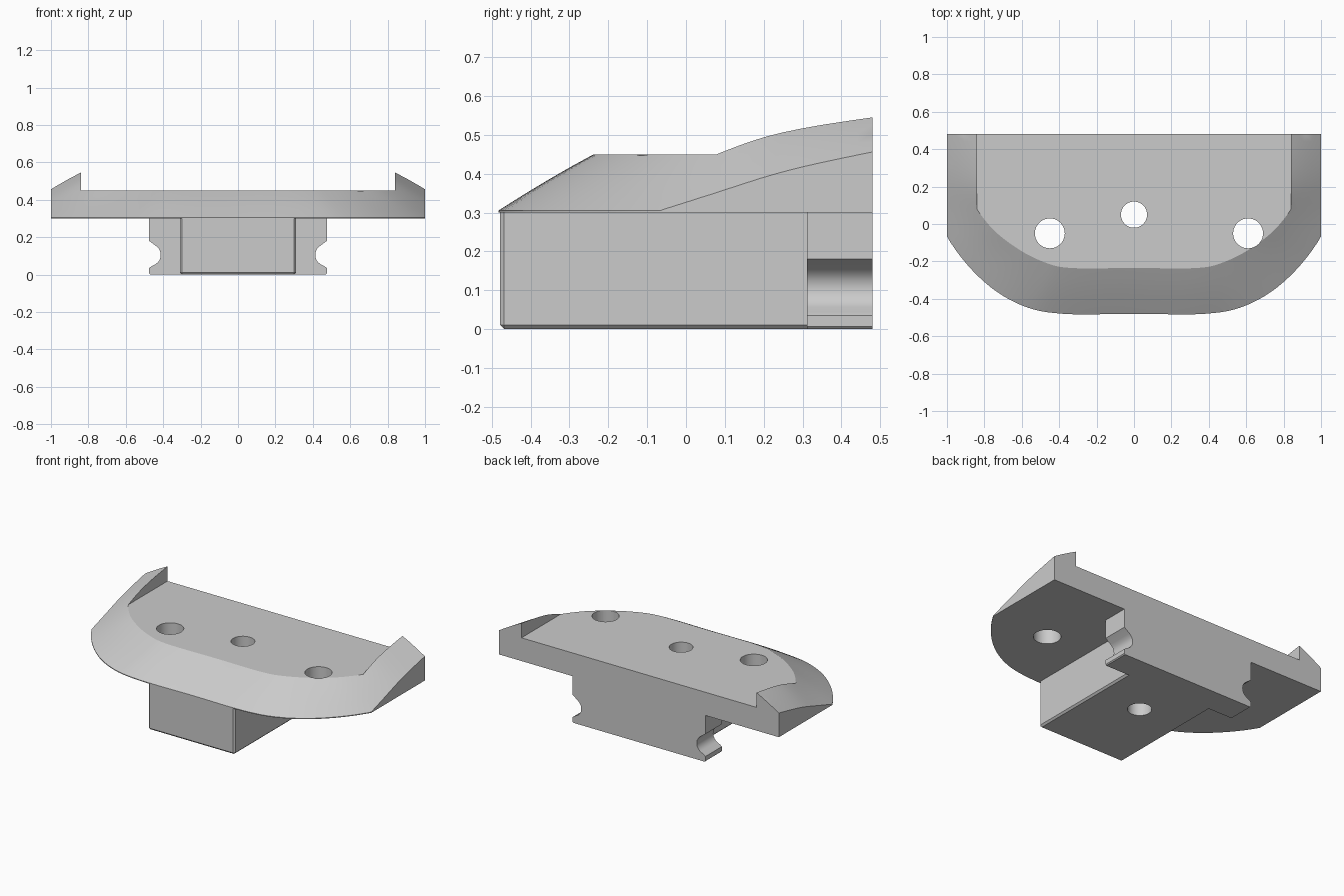
import bpy, bmesh, math
from mathutils import Vector

if "Cube" in bpy.data.objects:
    bpy.data.objects.remove(bpy.data.objects["Cube"])

grey = bpy.data.materials.new("plain_grey")
grey.diffuse_color = (0.6, 0.6, 0.6, 1)
grey.use_nodes = True
grey.node_tree.nodes["Principled BSDF"].inputs["Base Color"].default_value = grey.diffuse_color


def make(name, bm):
    bmesh.ops.recalc_face_normals(bm, faces=bm.faces[:])
    me = bpy.data.meshes.new(name)
    bm.to_mesh(me)
    bm.free()
    me.materials.append(grey)
    ob = bpy.data.objects.new(name, me)
    bpy.context.collection.objects.link(ob)
    return ob


def box(name, lo, hi, bevel=0):
    bm = bmesh.new()
    bmesh.ops.create_cube(bm, size=1)
    for v in bm.verts:
        v.co = [lo[i] + (v.co[i] + 0.5) * (hi[i] - lo[i]) for i in range(3)]
    if bevel:  # every edge except those around the top
        edges = [e for e in bm.edges if min(v.co.z for v in e.verts) < hi[2] - 1e-4]
        bmesh.ops.bevel(bm, geom=edges, offset=bevel, segments=1, affect='EDGES')
    return make(name, bm)


def combine(ob, other, op):
    m = ob.modifiers.new(op.lower(), 'BOOLEAN')
    m.object, m.operation, m.solver = other, op, 'EXACT'
    bpy.context.view_layer.objects.active = ob
    bpy.ops.object.modifier_apply(modifier=m.name)
    bpy.data.objects.remove(other)


def contour(pts, steps=6):
    """Smooth curve through the half contour, mirrored to the full width."""
    p = [Vector(q) for q in pts]
    p = [Vector((-p[1].x, p[1].y))] + p + [2 * p[-1] - p[-2]]
    half = []
    for i in range(1, len(p) - 2):
        a, b, c, d = p[i - 1:i + 3]
        for k in range(steps):
            t = k / steps
            half.append(0.5 * (2 * b + (c - a) * t + (2 * a - 5 * b + 4 * c - d) * t * t
                               + (3 * b - a - 3 * c + d) * t ** 3))
    half.append(p[-2])
    return [Vector((-q.x, q.y)) for q in half[:0:-1]] + half


# Domed plate: loft through three level contours
low = contour([(0, -.48), (.38, -.48), (.6, -.435), (.8, -.31), (.98, -.1),
               (1.12, .19), (1.23, .48), (1.27, .6)])
mid = contour([(0, -.235), (.34, -.235), (.49, -.2), (.64, -.12), (.78, 0),
               (.91, .2), (1.01, .48), (1.05, .6)])
high = contour([(0, -.03), (.3, -.03), (.45, -.02), (.57, .02), (.67, .08),
                (.76, .22), (.84, .48), (.87, .6)])
bm = bmesh.new()
rings = [[bm.verts.new((q.x, q.y, 0.30)) for q in low]]
for s in range(9):
    t = s / 4
    w = ((t - 1) * (t - 2) / 2, t * (2 - t), t * (t - 1) / 2)
    z = w[0] * 0.305 + w[1] * 0.45 + w[2] * 0.545
    ring = [a * w[0] + b * w[1] + c * w[2] for a, b, c in zip(low, mid, high)]
    rings.append([bm.verts.new((q.x, q.y, z)) for q in ring])
for r0, r1 in zip(rings, rings[1:]):
    for i in range(len(r0) - 1):
        bm.faces.new((r0[i], r0[i + 1], r1[i + 1], r1[i]))
bm.faces.new(rings[0])
bm.faces.new(rings[-1])
bm.faces.new([r[0] for r in rings] + [r[-1] for r in reversed(rings)])
plate = make("mounting_plate", bm)

# Trim to the straight sides and back, then sink the flat deck between the horns
combine(plate, box("trim", (-1, -.7, .2), (1, .48, .8)), 'INTERSECT')
combine(plate, box("deck_cut", (-.84, -.8, .45), (.84, .7, .8)), 'DIFFERENCE')

# Stem under the plate
combine(plate, box("stem", (-.31, -.479, 0), (.31, .40, .302), 0.011), 'UNION')

# Wider back flange with a rounded groove down each side
side = [(.475, .302), (.475, .18)]
for k in range(7):
    a = math.radians(60 - 20 * k)
    side.append((.463 - .05 * math.cos(a), .105 + .055 * math.sin(a)))
side += [(.462, .045), (.475, .035), (.475, .006), (.469, 0)]
profile = side + [(-x, z) for x, z in reversed(side)]
bm = bmesh.new()
face = bm.faces.new([bm.verts.new((x, .312, z)) for x, z in profile])
ext = bmesh.ops.extrude_face_region(bm, geom=[face])
for v in ext['geom']:
    if isinstance(v, bmesh.types.BMVert):
        v.co.y = .48
combine(plate, make("flange", bm), 'UNION')

# Three through holes
for x, y, r in ((0, .05, .07), (-.45, -.05, .08), (.61, -.05, .08)):
    bm = bmesh.new()
    bmesh.ops.create_cone(bm, cap_ends=True, segments=40, radius1=r, radius2=r, depth=2)
    bmesh.ops.translate(bm, verts=bm.verts[:], vec=(x, y, 0))
    combine(plate, make("drill", bm), 'DIFFERENCE')

# Smooth shading with sharp edges kept
bpy.ops.object.select_all(action='DESELECT')
plate.select_set(True)
bpy.context.view_layer.objects.active = plate
bpy.ops.object.shade_smooth_by_angle(angle=math.radians(25))
